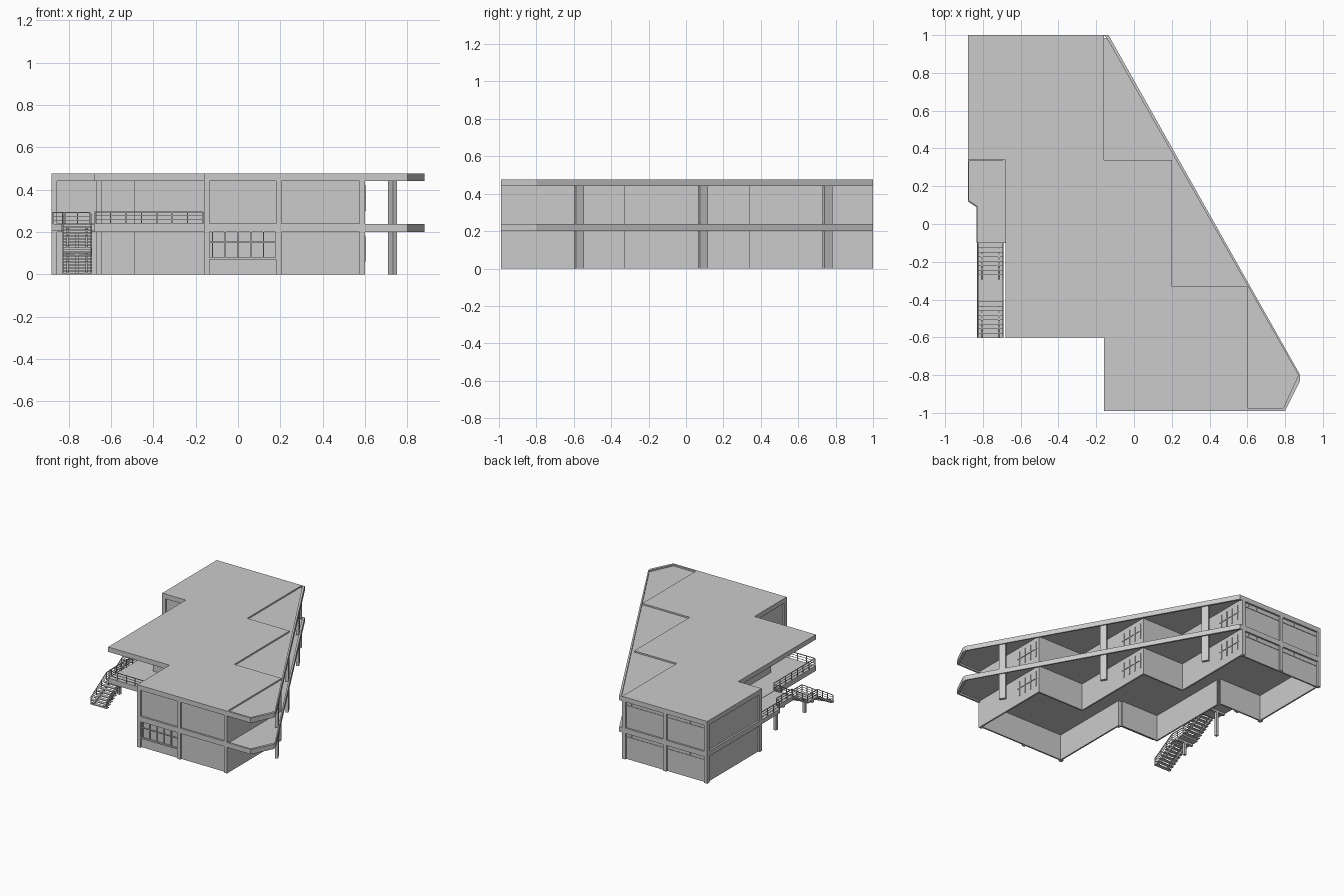
import bpy, bmesh
from mathutils import Vector, Matrix

if "Cube" in bpy.data.objects:
    bpy.data.objects.remove(bpy.data.objects["Cube"])

parts = {}


def mesh_of(name):
    if name not in parts:
        parts[name] = bmesh.new()
    return parts[name]


def prism(name, pts, z0, z1):
    bm = mesh_of(name)
    face = bm.faces.new([bm.verts.new((x, y, z0)) for x, y in pts])
    ext = bmesh.ops.extrude_face_region(bm, geom=[face], use_keep_orig=True)
    top = [v for v in ext["geom"] if isinstance(v, bmesh.types.BMVert)]
    bmesh.ops.translate(bm, verts=top, vec=(0, 0, z1 - z0))


def box(name, x0, x1, y0, y1, z0, z1):
    prism(name, [(x0, y0), (x1, y0), (x1, y1), (x0, y1)], z0, z1)


def bar(name, a, b, w, h=None):
    a, b = Vector(a), Vector(b)
    d = b - a
    m = (Matrix.Translation((a + b) / 2) @ d.to_track_quat('X', 'Z').to_matrix().to_4x4()
         @ Matrix.Diagonal((d.length, w, h or w, 1)))
    bmesh.ops.create_cube(mesh_of(name), size=1, matrix=m)


def railing(name, path, h=0.055, gap=0.07):
    for a, b in zip(path, path[1:]):
        a, b = Vector(a), Vector(b)
        for k in (1, 0.66, 0.33):
            up = Vector((0, 0, h * k))
            bar(name, a + up, b + up, 0.005 if k == 1 else 0.003)
        n = max(1, round((b - a).length / gap))
        for i in range(n + 1):
            p = a.lerp(b, i / n)
            bar(name, p, p + Vector((0, 0, h)), 0.005)


LEVELS = ((0, 0.2), (0.24, 0.44))

# outer walls: three stepped blocks, open underneath (plan points, recess per wall)
plan = [(-.88, 1), (-.88, .34), (-.49, .34), (-.49, -.33), (-.16, -.33), (-.16, -.99),
        (.6, -.99), (.6, -.33), (.2, -.33), (.2, .34), (-.16, .34), (-.16, 1)]
framed = {0, 1, 4, 5, 11}
T = 0.012
for i, p in enumerate(plan):
    a, b = Vector(p), Vector(plan[(i + 1) % len(plan)])
    d = (b - a).normalized()
    n = Vector((-d.y, d.x))
    off = n * (T / 2 + (0.014 if i in framed else 0))
    a, b = a + off, b + off
    for z0, z1 in LEVELS:
        zm = (z0 + z1) / 2
        bar("wall_panels", (*a, zm), (*b, zm), T, z1 - z0)

# facade columns at the corners and bay centres
for x, y in [(-.867, .987), (-.52, .987), (-.173, .987), (-.867, .353), (-.655, .353),
             (-.147, -.977), (.193, -.977), (.587, -.977), (-.147, -.343)]:
    for z0, z1 in LEVELS:
        box("facade_columns", x - .013, x + .013, y - .013, y + .013, z0, z1)

# floor and roof plates, with the covered terrace on the left
main = [(-.88, 1), (-.88, .34), (-.68, .34), (-.68, -.6), (-.16, -.6), (-.16, -.99),
        (.6, -.99), (.6, -.33), (.2, -.33), (.2, .34), (-.16, .34), (-.16, 1)]
prism("roof_plate", main, 0.44, 0.477)
prism("floor_plate", main, 0.2, 0.24)

# triangular balconies and canopies behind the diagonal edge beam
inner = [(-.145, .985), (.87, -.8), (.79, -.975), (.6, -.975)]
outer = [(.6, -.99), (.8, -.99), (.88, -.83), (.88, -.8), (-.135, 1), (-.16, 1)]
tri = inner + [(.6, -.33), (.2, -.33), (.2, .34), (-.16, .34), (-.16, .985)]
for name, z in (("balcony", 0.2), ("canopy", 0.44)):
    prism(name + "_edge_beam", inner + outer, z, z + 0.037)
    prism(name + "_slab", tri, z + 0.012, z + 0.026)

# posts carrying the diagonal beam
diag = Vector((1.02, -1.8, 0)).normalized()
for t in (.13, .5, .868):
    c = Vector((-.14, 1, 0)).lerp(Vector((.88, -.8, 0)), t) + Vector((-.016, -.009, 0))
    for z0, z1 in ((0, .2), (.237, .44)):
        zm = (z0 + z1) / 2
        bar("diagonal_posts", c - diag * .025 + Vector((0, 0, zm)),
            c + diag * .025 + Vector((0, 0, zm)), .022, z1 - z0)

# front window strip with mullions
box("front_window_sill", -.135, .185, -.987, -.975, .07, .08)
for i in range(6):
    x = -.12 + i * .06
    box("front_mullions", x - .003, x + .003, -.984, -.974, .08, .2)
box("front_mullions", -.135, .185, -.984, -.974, .15, .155)

# back window strips
for z0, z1 in LEVELS:
    for x0 in (-.85, -.505):
        box("back_transoms", x0, x0 + .32, .978, .99, z1 - .035, z1 - .028)
        for i in range(4):
            x = x0 + .05 + i * .075
            box("back_transoms", x - .002, x + .002, .98, .988, z1 - .03, z1)

# window mullions on the stepped right walls
for x, y in ((.6, -.36), (.2, .31), (-.16, .95)):
    for z0, z1 in LEVELS:
        for i in range(4):
            yy = y - i * .06
            box("side_mullions", x, x + .005, yy - .003, yy + .003, z0 + .06, z1 - .02)
        box("side_mullions", x, x + .005, y - .2, y + .01, z0 + .12, z0 + .126)

# walkway to the stairs
prism("walkway", [(-.68, .34), (-.88, .34), (-.88, .12), (-.835, .09), (-.835, -.1), (-.68, -.1)],
      .205, .238)

# stairs: two flights with a landing
X0, X1 = -.83, -.69
box("stair_landing", X0, X1, -.41, -.29, .108, .12)
for y0, z0 in ((-.1, .24), (-.41, .12)):
    for i in range(8):
        y, z = y0 - i * .0238, z0 - (i + 1) * .0142
        box("stair_treads", X0, X1, y - .026, y, z - .006, z)
    for x in (X0 + .025, X1 - .025):
        bar("stair_stringers", (x, y0, z0 - .025), (x, y0 - .19, z0 - .115), .01, .02)
for y, z in ((0, .205), (-.35, .108)):
    box("stair_supports", -.77, -.75, y - .01, y + .01, 0, z)
    box("stair_supports", X0, X1, y - .01, y + .01, z - .015, z)

# railings
for x in (X0 + .004, X1 - .004):
    railing("stair_railings", [(x, -.1, .235), (x, -.29, .12), (x, -.41, .12), (x, -.595, .006)], .05)
railing("walkway_railing", [(-.7, .335, .238), (-.875, .335, .238), (-.875, .122, .238),
                            (-.83, .092, .238), (-.83, -.1, .238)])
railing("terrace_railing", [(-.675, -.1, .24), (-.675, -.595, .24), (-.165, -.595, .24)])

for name, bm in parts.items():
    bmesh.ops.recalc_face_normals(bm, faces=bm.faces)
    me = bpy.data.meshes.new(name)
    bm.to_mesh(me)
    bm.free()
    bpy.context.collection.objects.link(bpy.data.objects.new(name, me))
